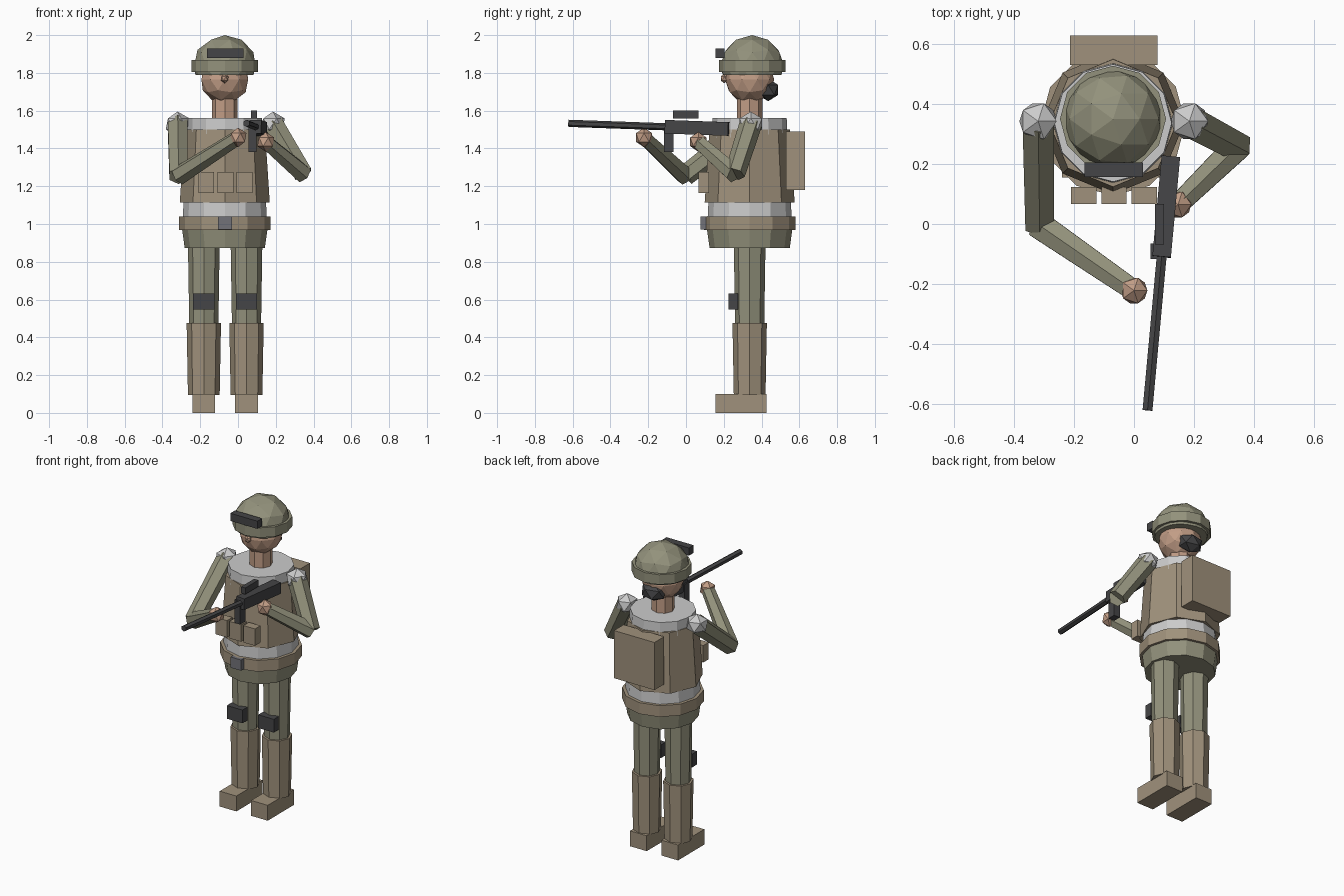
import bpy, bmesh
from mathutils import Vector, Matrix

if "Cube" in bpy.data.objects:
    bpy.data.objects.remove(bpy.data.objects["Cube"])

CX, CY = -0.07, 0.337   # body axis


def material(name, rgb):
    m = bpy.data.materials.new(name)
    m.diffuse_color = (*rgb, 1)
    m.use_nodes = True
    m.node_tree.nodes["Principled BSDF"].inputs["Base Color"].default_value = m.diffuse_color
    return m


OLIVE = material("olive_cloth", (0.29, 0.285, 0.20))
TAN = material("tan_gear", (0.35, 0.285, 0.20))
SKIN = material("skin", (0.54, 0.34, 0.24))
DARK = material("dark_parts", (0.06, 0.06, 0.063))
METAL = material("buckle_metal", (0.17, 0.17, 0.19))


def finish(name, bm, mat=None):
    bmesh.ops.recalc_face_normals(bm, faces=bm.faces)
    me = bpy.data.meshes.new(name)
    bm.to_mesh(me)
    bm.free()
    ob = bpy.data.objects.new(name, me)
    bpy.context.collection.objects.link(ob)
    if mat:
        me.materials.append(mat)
    return ob


def box(name, lo, hi, mat=None):
    lo, hi = Vector(lo), Vector(hi)
    bm = bmesh.new()
    bmesh.ops.create_cube(bm, size=1, matrix=Matrix.Translation((lo + hi) / 2)
                          @ Matrix.Diagonal((*(hi - lo), 1)))
    return finish(name, bm, mat)


def tube(name, a, b, ra, rb, sides, mat=None):
    """Tapered prism from point a to point b."""
    a, b = Vector(a), Vector(b)
    d = b - a
    rot = Matrix() if d.x == d.y == 0 and d.z > 0 else d.to_track_quat('Z', 'Y').to_matrix().to_4x4()
    bm = bmesh.new()
    bmesh.ops.create_cone(bm, cap_ends=True, segments=sides, radius1=ra, radius2=rb,
                          depth=d.length, matrix=Matrix.Translation((a + b) / 2) @ rot)
    return finish(name, bm, mat)


def band(name, z0, z1, r0, r1, sides, mat=None, y=CY):
    return tube(name, (CX, y, z0), (CX, y, z1), r0, r1, sides, mat)


def ball(name, c, r, sub, mat=None, cut=None):
    """Faceted ball, optionally cut flat below a height."""
    bm = bmesh.new()
    bmesh.ops.create_icosphere(bm, subdivisions=sub, radius=1,
                               matrix=Matrix.Translation(c) @ Matrix.Diagonal((*r, 1)))
    if cut:
        bmesh.ops.bisect_plane(bm, geom=bm.verts[:] + bm.edges[:] + bm.faces[:],
                               plane_co=(0, 0, cut), plane_no=(0, 0, -1), clear_outer=True)
        bmesh.ops.holes_fill(bm, edges=[e for e in bm.edges if e.is_boundary])
    return finish(name, bm, mat)


# Head, helmet and goggles
band("neck", 1.53, 1.68, 0.068, 0.068, 8, SKIN)
ball("head", (CX, 0.337, 1.765), (0.13, 0.13, 0.128), 2, SKIN)
ball("nose", (CX, 0.203, 1.77), (0.022, 0.022, 0.025), 1, SKIN)
ball("hair_bun", (CX, 0.435, 1.71), (0.085, 0.062, 0.06), 1, DARK)
ball("helmet_dome", (CX, 0.35, 1.835), (0.17, 0.17, 0.165), 2, OLIVE, cut=1.79)
band("helmet_brim", 1.804, 1.868, 0.177, 0.177, 12, OLIVE, y=0.351)
box("goggles", (-0.165, 0.157, 1.88), (0.03, 0.205, 1.93), DARK)

# Torso and gear
band("torso", 1.0, 1.56, 0.224, 0.196, 12)
band("vest", 1.115, 1.50, 0.238, 0.213, 8, TAN)
band("belt", 0.967, 1.04, 0.242, 0.242, 12, TAN)
band("hips", 0.872, 0.985, 0.212, 0.228, 12, OLIVE)
box("buckle", (-0.107, 0.077, 0.97), (-0.032, 0.12, 1.04), METAL)
box("backpack", (-0.214, 0.53, 1.18), (0.078, 0.63, 1.49), TAN)
for i in range(3):
    x = -0.168 + 0.101 * i
    box(f"pouch_{i + 1}", (x - 0.042, 0.067, 1.165), (x + 0.042, 0.123, 1.275), TAN)

# Legs
for side, x in (("right", -0.181), ("left", 0.045)):
    tube(f"{side}_thigh", (x, CY, 0.46), (x, CY, 0.90), 0.077, 0.084, 8, OLIVE)
    tube(f"{side}_gaiter", (x, CY, 0.095), (x, CY, 0.475), 0.084, 0.091, 8, TAN)
    box(f"{side}_boot", (x - 0.06, 0.156, 0), (x + 0.06, 0.426, 0.10), TAN)
    box(f"{side}_knee_pad", (x - 0.056, 0.224, 0.547), (x + 0.056, 0.275, 0.633), DARK)

# Arms: shoulder, elbow, hand positions
ARMS = {
    "right": ((-0.32, 0.343, 1.53), (-0.315, -0.005, 1.255), (0.0, -0.222, 1.458)),
    "left": ((0.185, 0.343, 1.53), (0.345, 0.258, 1.265), (0.147, 0.065, 1.435)),
}
for side, (shoulder, elbow, hand) in ARMS.items():
    ball(f"{side}_shoulder", shoulder, (0.07, 0.07, 0.065), 1)
    tube(f"{side}_upper_arm", shoulder, elbow, 0.06, 0.055, 6, OLIVE)
    tube(f"{side}_forearm", elbow, hand, 0.052, 0.04, 6, OLIVE)
    ball(f"{side}_hand", hand, (0.05, 0.05, 0.052), 1, SKIN)

# Rifle along a slightly turned axis
rear, muzzle = Vector((0.123, 0.225, 1.503)), Vector((0.045, -0.622, 1.533))
front = rear.lerp(muzzle, 0.395)
receiver = box("rifle_receiver", (-0.031, -0.036, 0), (0.031, 0.036, (front - rear).length), DARK)
receiver.matrix_world = Matrix.Translation(rear) @ (muzzle - rear).to_track_quat('Z', 'Y').to_matrix().to_4x4()
# roll-free frame so the receiver stays upright
f = (muzzle - rear).normalized()
s = f.cross(Vector((0, 0, 1))).normalized()
receiver.matrix_world = Matrix.Translation(rear) @ Matrix((s, -s.cross(f).normalized() * -1, f)).transposed().to_4x4()
tube("rifle_barrel", rear.lerp(muzzle, 0.35), muzzle, 0.019, 0.019, 6, DARK)
box("rifle_magazine", (0.055, -0.117, 1.38), (0.098, -0.065, 1.53), DARK)
box("rifle_sight", (0.07, -0.068, 1.558), (0.1, 0.067, 1.60), DARK)
